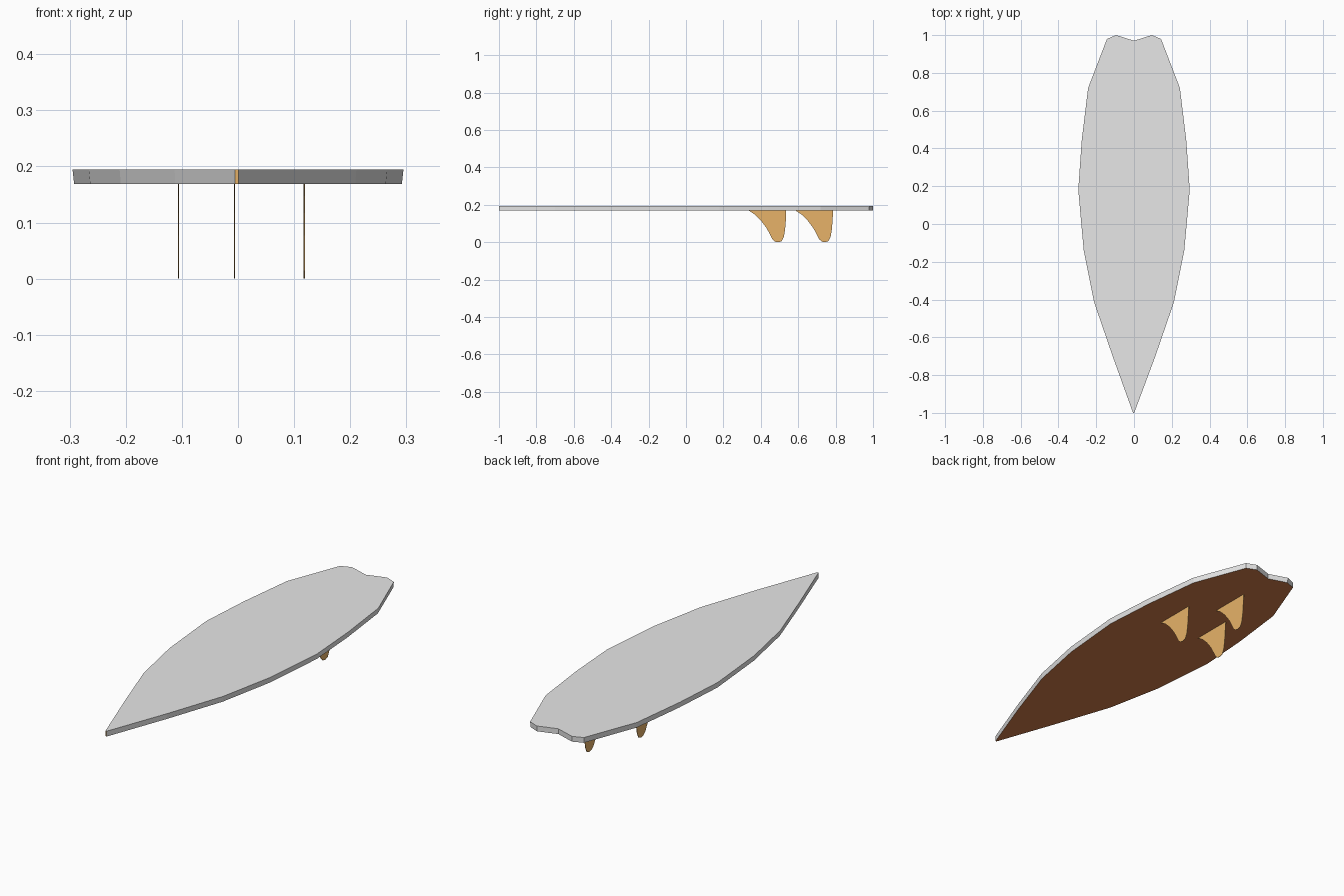
import bpy
import bmesh

if "Cube" in bpy.data.objects:
    bpy.data.objects.remove(bpy.data.objects["Cube"])


def material(name, color):
    mat = bpy.data.materials.new(name)
    mat.use_nodes = True
    mat.diffuse_color = (*color, 1)
    mat.node_tree.nodes["Principled BSDF"].inputs["Base Color"].default_value = (*color, 1)
    return mat


def extrude_profile(name, bottom, top, mats):
    """Solid between two matching loops; first cap, second cap and sides."""
    mesh = bpy.data.meshes.new(name)
    obj = bpy.data.objects.new(name, mesh)
    bpy.context.collection.objects.link(obj)
    for mat in mats:
        mesh.materials.append(mat)
    bm = bmesh.new()
    low = [bm.verts.new(p) for p in bottom]
    high = [bm.verts.new(p) for p in top]
    bm.faces.new(low[::-1])
    bm.faces.new(high)
    n = len(low)
    for i in range(n):
        j = (i + 1) % n
        bm.faces.new((low[i], low[j], high[j], high[i]))
    bmesh.ops.recalc_face_normals(bm, faces=bm.faces)
    bm.normal_update()
    return obj, bm


white = material("board_white", (0.8, 0.8, 0.8))
orange_brown = material("underside_orange_brown", (0.65, 0.21, 0.07))
tan = material("fin_wood", (0.8, 0.45, 0.14))

# Board outline: half from nose to tail notch, then mirrored
half = [(0.003, -1), (0.113, -0.70), (0.211, -0.415), (0.266, -0.14), (0.295, 0.18),
        (0.277, 0.44), (0.243, 0.72), (0.143, 0.98), (0.094, 1.0)]
outline = half + [(0, 0.97)] + [(-x, y) for x, y in reversed(half)]
deck_z, base_z, nose_shift = 0.195, 0.169, -0.002
outline[0] = (half[0][0] + nose_shift, -1)
outline[-1] = (nose_shift - half[0][0], -1)
top = [(x, y, deck_z) for x, y in outline]
bottom = [(x * 0.99, y * 0.999, base_z) for x, y in outline]
board, bm = extrude_profile("board", bottom, top, [white, orange_brown, tan])
for f in bm.faces:
    if f.normal.z < -0.9:
        f.material_index = 1
    elif f.normal.y < -0.98:
        f.material_index = 2   # narrow nose tip
bm.to_mesh(board.data)
bm.free()

# Fins: swept profile (distance back, height), two in front and one behind
profile = [(0, 0.17), (0.035, 0.147), (0.065, 0.117), (0.095, 0.077), (0.115, 0.04),
           (0.128, 0.015), (0.142, 0.003), (0.16, 0), (0.177, 0.006), (0.188, 0.028),
           (0.195, 0.07), (0.199, 0.12), (0.201, 0.17)]
thick = 0.001
for name, x, y in (("left_fin", 0.118, 0.335), ("right_fin", -0.106, 0.335),
                   ("centre_fin", -0.006, 0.585)):
    sides = [[(x + s, y + d, z) for d, z in profile] for s in (-thick, thick)]
    fin, bm = extrude_profile(name, *sides, [tan])
    bm.to_mesh(fin.data)
    bm.free()
